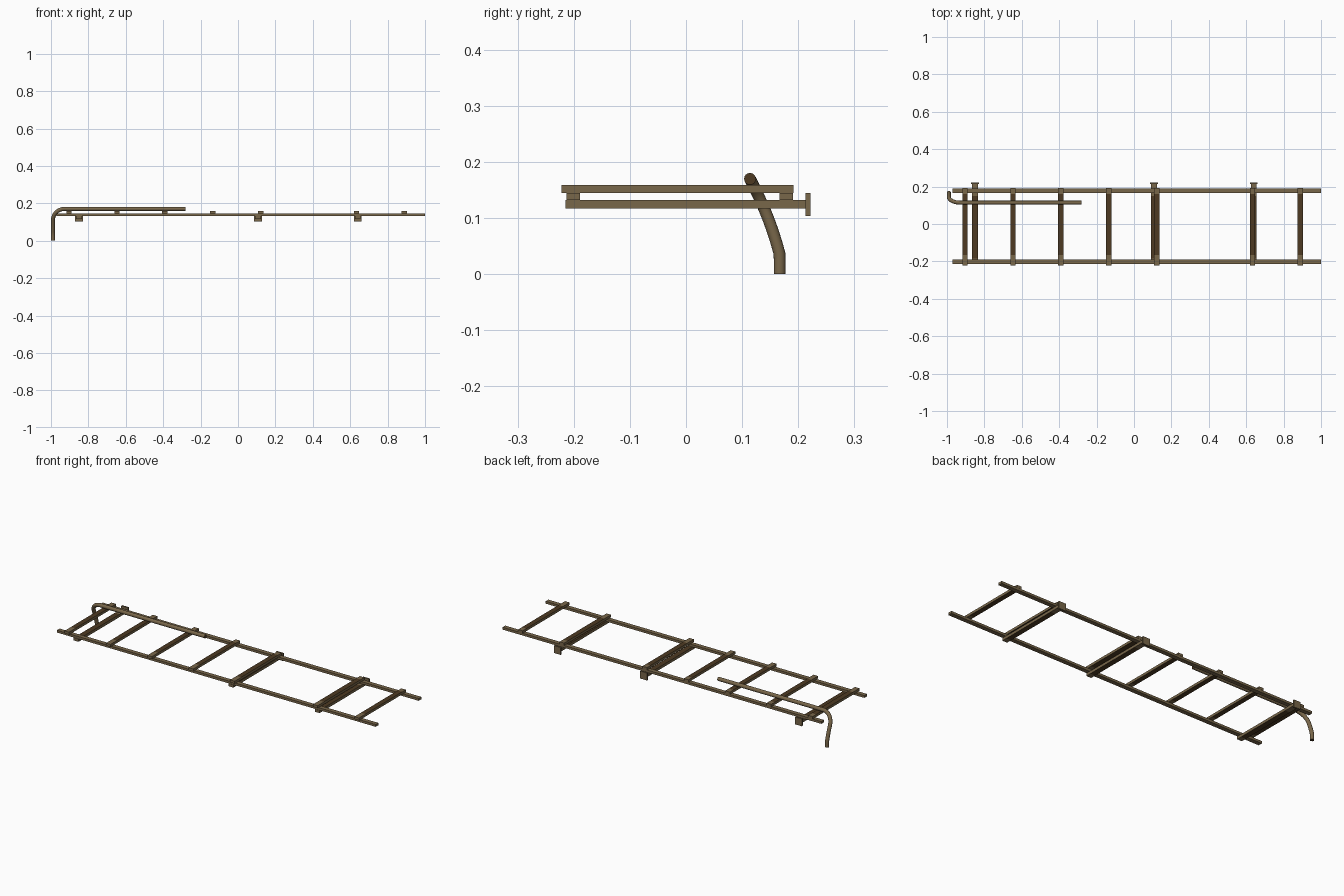
import bpy, bmesh, math
from mathutils import Vector

if "Cube" in bpy.data.objects:
    bpy.data.objects.remove(bpy.data.objects["Cube"])


def material(name, rgb):
    m = bpy.data.materials.new(name)
    m.diffuse_color = (*rgb, 1)
    m.use_nodes = True
    m.node_tree.nodes["Principled BSDF"].inputs["Base Color"].default_value = m.diffuse_color
    return m


LIGHT = material("weathered_brown", (0.19, 0.135, 0.068))
DARK = material("dark_rust_brown", (0.075, 0.042, 0.016))


def box(name, lo, hi, dark_span=None):
    """Box between two corners; dark_span darkens top and bottom between two y values."""
    lo, hi = Vector(lo), Vector(hi)
    bm = bmesh.new()
    bmesh.ops.create_cube(bm, size=1)
    for v in bm.verts:
        v.co = Vector(((lo[i] + hi[i]) / 2 + v.co[i] * (hi[i] - lo[i])) for i in range(3))
    if dark_span:
        for y in dark_span:
            bmesh.ops.bisect_plane(bm, geom=bm.verts[:] + bm.edges[:] + bm.faces[:],
                                   plane_co=(0, y, 0), plane_no=(0, 1, 0))
        bm.normal_update()
        for f in bm.faces:
            y = f.calc_center_median().y
            if abs(f.normal.z) > 0.5 and dark_span[0] < y < dark_span[1]:
                f.material_index = 1
    me = bpy.data.meshes.new(name)
    bm.to_mesh(me)
    bm.free()
    me.materials.append(LIGHT)
    me.materials.append(DARK)
    ob = bpy.data.objects.new(name, me)
    bpy.context.collection.objects.link(ob)
    return ob


# two long side rails
box("front_rail", (-0.97, -0.213, 0.132), (1.0, -0.189, 0.145))
box("back_rail", (-0.97, 0.167, 0.132), (1.0, 0.191, 0.145))

# rungs on top of the rails, evenly spaced with one left out
for i in (0, 1, 2, 3, 4, 6, 7):
    x = -0.903 + 0.256 * i
    box(f"rung_{i}", (x - 0.014, -0.222, 0.145), (x + 0.014, 0.192, 0.159), (-0.165, 0.16))

# support beams beneath the rails, each with an end plate
for i, x in enumerate((-0.85, 0.107, 0.64)):
    box(f"support_beam_{i}", (x - 0.015, -0.215, 0.117), (x + 0.015, 0.213, 0.132), (-0.185, 0.15))
    box(f"mounting_plate_{i}", (x - 0.021, 0.213, 0.104), (x + 0.021, 0.222, 0.145))

# bent pipe: straight run, corner arc, then a leg sweeping backward to the ground
R, ZT, XL, YP = 0.0105, 0.17, -0.9895, 0.114
bend = 0.06
path = [Vector((-0.28, YP, ZT))]
for k in range(9):
    a = math.pi / 2 * k / 8
    path.append(Vector((XL + bend - bend * math.sin(a), YP, ZT - bend + bend * math.cos(a))))
for k in range(1, 10):
    path.append(Vector((XL, 0, 0.11 - 0.11 * k / 9)))
for p in path:
    t = min(1, max(0, (ZT - p.z) / 0.135))
    p.y = YP + 0.053 * (t + 0.35 * t * (1 - t))

bm = bmesh.new()
N = 16
rings = []
for i, p in enumerate(path):
    d = (path[min(i + 1, len(path) - 1)] - path[max(i - 1, 0)]).normalized()
    if i == 0:
        d = Vector((-1, 0, 0))
    if i == len(path) - 1:
        d = Vector((0, 0, -1))
    u = Vector((0, 1, 0))
    u = (u - d * u.dot(d)).normalized()
    w = d.cross(u)
    rings.append([bm.verts.new(p + R * (math.cos(2 * math.pi * k / N) * u +
                                        math.sin(2 * math.pi * k / N) * w)) for k in range(N)])
for a, b in zip(rings, rings[1:]):
    for k in range(N):
        bm.faces.new((a[k], a[(k + 1) % N], b[(k + 1) % N], b[k]))
for ring in (rings[0], rings[-1]):
    bm.faces.new(ring).material_index = 1
bmesh.ops.recalc_face_normals(bm, faces=bm.faces[:])
me = bpy.data.meshes.new("bent_pipe")
bm.to_mesh(me)
bm.free()
me.materials.append(LIGHT)
me.materials.append(DARK)
pipe = bpy.data.objects.new("bent_pipe", me)
bpy.context.collection.objects.link(pipe)
bpy.context.view_layer.objects.active = pipe
pipe.select_set(True)
bpy.ops.object.shade_smooth_by_angle(angle=math.radians(40))
